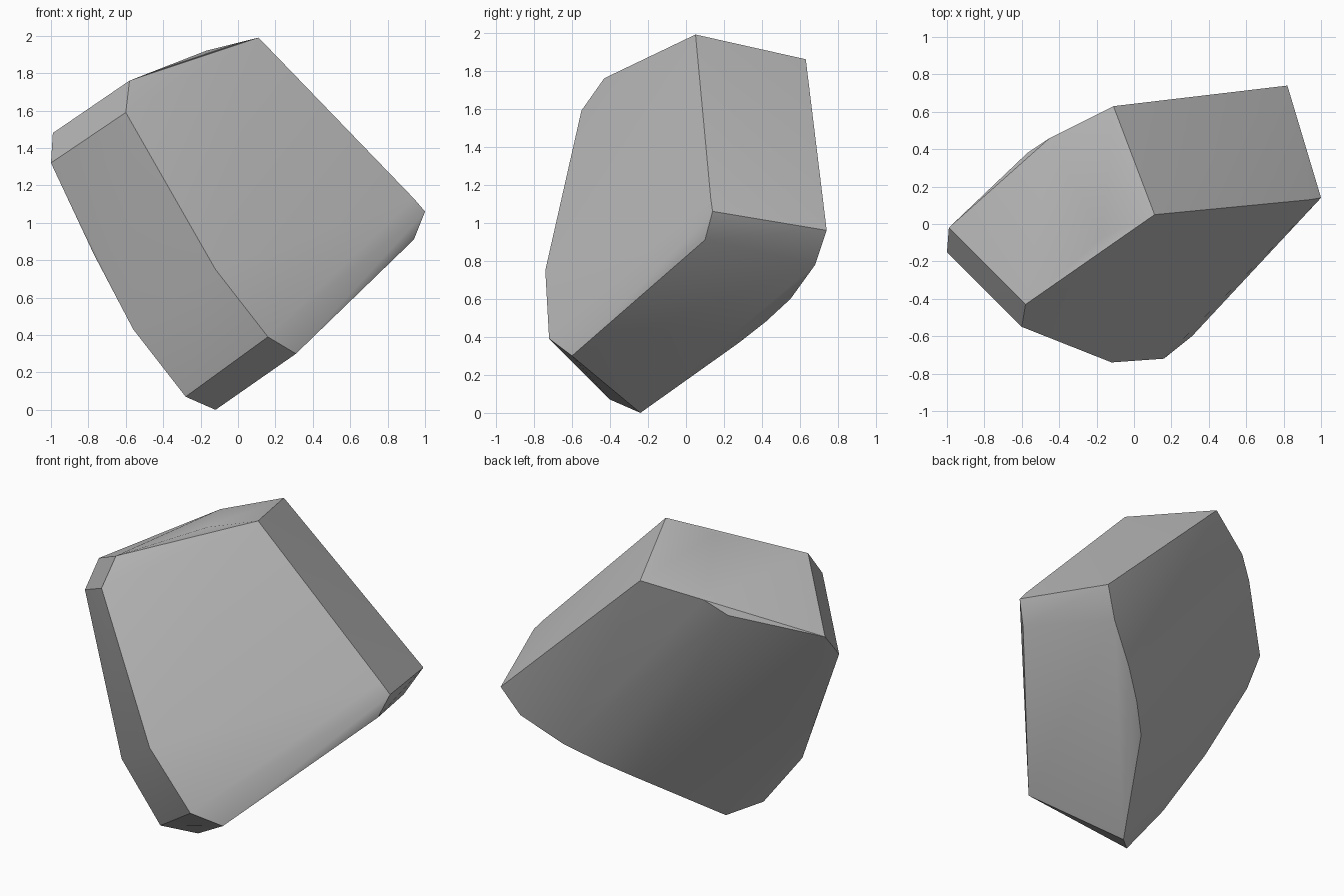
import bpy
import bmesh
import math

# Remove the default object
cube = bpy.data.objects.get("Cube")
if cube:
    bpy.data.objects.remove(cube, do_unlink=True)


def make_material(name, colour):
    material = bpy.data.materials.new(name)
    material.use_nodes = True
    material.diffuse_color = colour
    shader = next(n for n in material.node_tree.nodes if n.type == "BSDF_PRINCIPLED")
    shader.inputs["Base Color"].default_value = colour
    return material


def make_hull(name, corner_groups, material, sharp_angle):
    """Wrap a convex skin around the corners and keep only hard edges sharp."""
    bm = bmesh.new()
    for group in corner_groups:
        for corner in group:
            bm.verts.new(corner)
    result = bmesh.ops.convex_hull(bm, input=bm.verts[:])
    unused = [g for g in result["geom_interior"] if isinstance(g, bmesh.types.BMVert)]
    bmesh.ops.delete(bm, geom=unused, context="VERTS")
    bmesh.ops.recalc_face_normals(bm, faces=bm.faces[:])
    mesh = bpy.data.meshes.new(name)
    bm.to_mesh(mesh)
    bm.free()
    mesh.materials.append(material)
    obj = bpy.data.objects.new(name, mesh)
    bpy.context.collection.objects.link(obj)
    bpy.ops.object.select_all(action="DESELECT")
    obj.select_set(True)
    bpy.context.view_layer.objects.active = obj
    bpy.ops.object.shade_smooth_by_angle(angle=math.radians(sharp_angle))
    return obj


# Sloping crown: peak, front ridge, left corner pair, back rim
crown = [(.11, .05, 1.99), (-.17, -.07, 1.92), (-.58, -.43, 1.76), (-.99, -.02, 1.48),
         (-.57, .38, 1.66), (-.45, .46, 1.76), (-.11, .63, 1.86)]

# Edge between the broad front face and the narrow side face
front_edge = [(-.6, -.55, 1.59), (-.12, -.74, .75), (.16, -.72, .39)]

# Bevelled corner and lower edge on the far side
side_corner = [(.94, .13, 1.13), (1, .14, 1.06), (.94, .1, .91), (.31, -.6, .3)]

# Curved edge between the underside and the back
under_edge = [(.82, .74, .96), (.72, .68, .78), (.5, .55, .6), (.33, .42, .48),
              (.18, .28, .37), (-.12, -.24, 0)]

# Curved edge between the narrow side face and the back
side_edge = [(-1, -.15, 1.32), (-.77, -.26, .83), (-.56, -.4, .43), (-.28, -.4, .07)]

stone = make_material("stone grey", (.5, .5, .5, 1))
make_hull("boulder", [crown, front_edge, side_corner, under_edge, side_edge], stone, 32)
